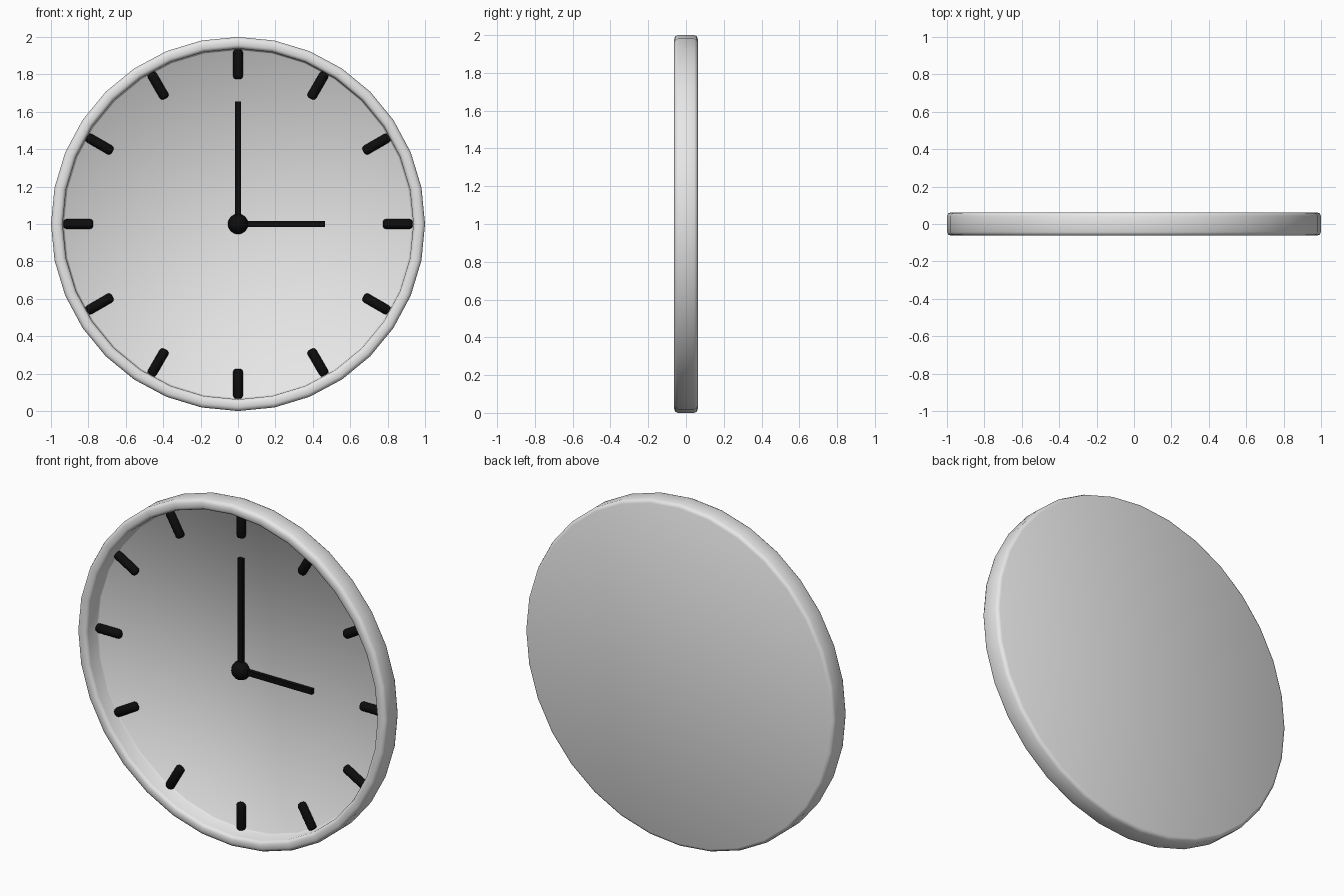
import bpy, bmesh, math
from mathutils import Matrix, Vector

cube = bpy.data.objects.get("Cube")
if cube:
    bpy.data.objects.remove(cube, do_unlink=True)

CENTRE = Vector((0, 0, 1))


def material(name, rgb):
    m = bpy.data.materials.new(name)
    m.use_nodes = True
    m.diffuse_color = (*rgb, 1)
    m.node_tree.nodes["Principled BSDF"].inputs["Base Color"].default_value = (*rgb, 1)
    return m


white = material("off_white", (0.8, 0.8, 0.8))
black = material("black", (0.004, 0.004, 0.004))


def finish(bm, name, mat, smooth=True):
    bmesh.ops.recalc_face_normals(bm, faces=bm.faces)
    for f in bm.faces:
        f.smooth = smooth
    me = bpy.data.meshes.new(name)
    bm.to_mesh(me)
    bm.free()
    me.materials.append(mat)
    ob = bpy.data.objects.new(name, me)
    bpy.context.collection.objects.link(ob)
    return ob


def lathe(profile, sides, axis_matrix):
    """Rings of (radius, height) around local z, closed by flat caps."""
    bm = bmesh.new()
    rings = []
    for r, h in profile:
        angles = [2 * math.pi * i / sides for i in range(sides)]
        rings.append([bm.verts.new(axis_matrix @ Vector((r * math.cos(a), r * math.sin(a), h)))
                      for a in angles])
    for a, b in zip(rings, rings[1:]):
        for i in range(sides):
            j = (i + 1) % sides
            bm.faces.new((a[i], a[j], b[j], b[i]))
    bm.faces.new(rings[0])
    bm.faces.new(rings[-1])
    return bm


# Case: dial, inner wall, rounded rim and back in one turned shape
to_y = Matrix.Translation(CENTRE) @ Matrix.Rotation(-math.pi / 2, 4, 'X')
case = [(0.928, 0.038), (0.935, 0.03), (0.938, -0.045), (0.943, -0.056), (0.955, -0.0625),
        (0.98, -0.0625), (0.994, -0.056), (1, -0.043),
        (1, 0.043), (0.994, 0.056), (0.98, 0.0625)]
finish(lathe(case, 32, to_y), "clock_case", white)

# Hour markers: twelve round-ended rods
rod = [(0.012, 0.775), (0.022, 0.78), (0.026, 0.79),
       (0.026, 0.918), (0.022, 0.928), (0.012, 0.933)]
for hour in range(12):
    m = (Matrix.Translation(CENTRE + Vector((0, 0.03, 0)))
         @ Matrix.Rotation(math.radians(30 * hour), 4, 'Y'))
    finish(lathe(rod, 12, m), f"hour_marker_{hour or 12}", black)


# Hands: slim bars running out from the centre
def hand(name, length, degrees):
    bm = bmesh.new()
    m = (Matrix.Translation(CENTRE + Vector((0, 0.028, 0)))
         @ Matrix.Rotation(math.radians(degrees), 4, 'Y')
         @ Matrix.Translation((0, 0, length / 2))
         @ Matrix.Diagonal((0.03, 0.026, length, 1)))
    bmesh.ops.create_cube(bm, size=1, matrix=m)
    finish(bm, name, black, smooth=False)


hand("minute_hand", 0.655, 0)
hand("hour_hand", 0.465, 90)

# Hub: small ball, half sunk into the dial
bm = bmesh.new()
hub_at = Matrix.Translation(CENTRE + Vector((0, 0.03, 0))) @ Matrix.Diagonal((1, 0.58, 1, 1))
front_half = bmesh.ops.create_uvsphere(bm, u_segments=16, v_segments=12, radius=0.054, matrix=hub_at)
for v in front_half["verts"]:
    if v.co.y < 0.03:  # full roundness towards the front only
        v.co.y = 0.03 + (v.co.y - 0.03) / 0.58
finish(bm, "hub", black)
